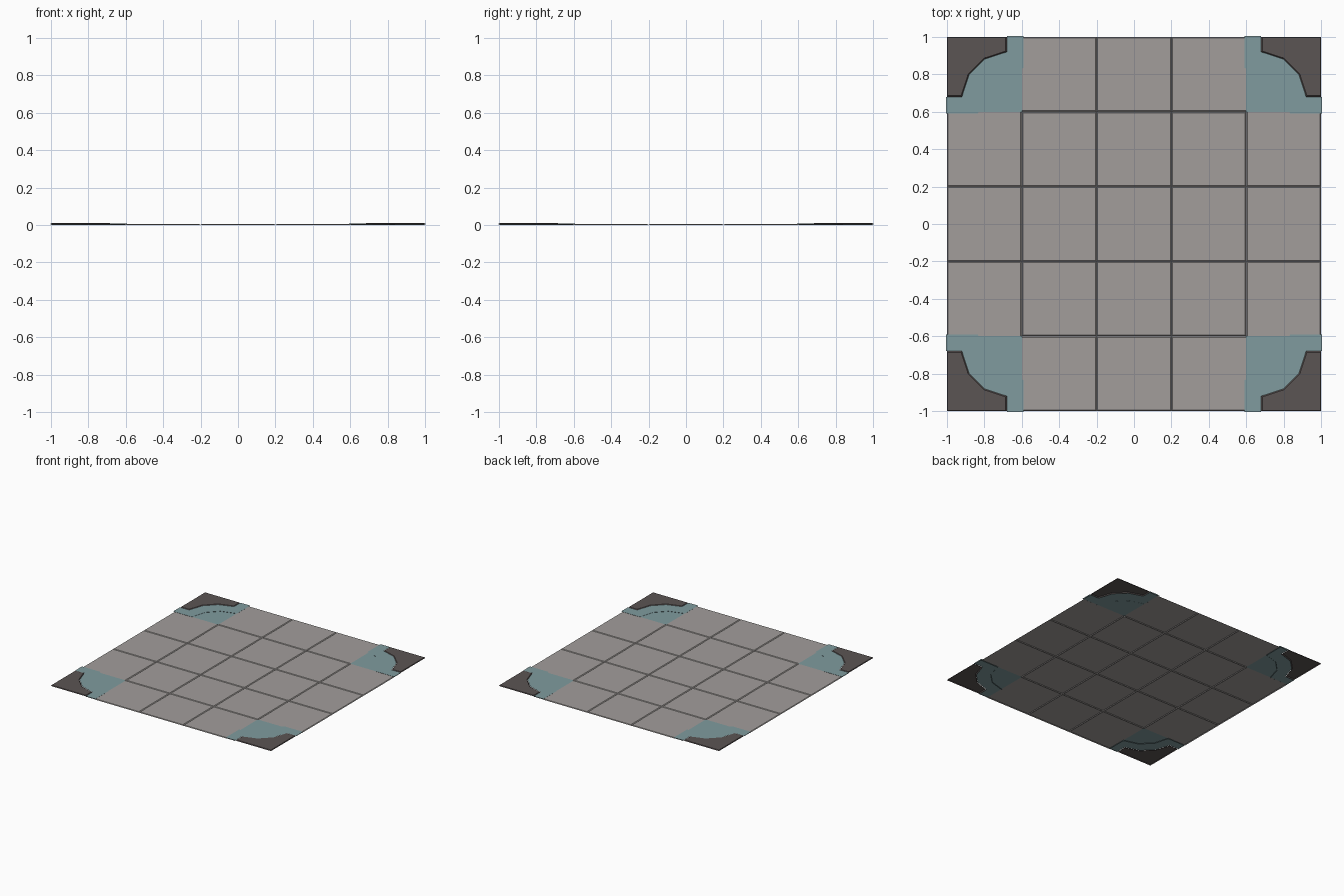
import bpy, bmesh
from mathutils import Vector

if "Cube" in bpy.data.objects:
    bpy.data.objects.remove(bpy.data.objects["Cube"])


def material(name, rgb):
    m = bpy.data.materials.new(name)
    m.diffuse_color = (*rgb, 1)
    m.use_nodes = True
    m.node_tree.nodes["Principled BSDF"].inputs["Base Color"].default_value = m.diffuse_color
    return m


STONE = material("stone grey", (0.36, 0.34, 0.33))
TEAL = material("teal trim", (0.215, 0.33, 0.345))
DARK = material("dark stone", (0.105, 0.089, 0.087))

TILE_Z, BAND_Z, DARK_Z = 0.005, 0.009, 0.012


def finish(bm, name, mat):
    me = bpy.data.meshes.new(name)
    bm.to_mesh(me)
    bm.free()
    me.materials.append(mat)
    ob = bpy.data.objects.new(name, me)
    bpy.context.collection.objects.link(ob)
    return ob


def inset(pts, widths):
    """Move every edge of a counter-clockwise outline inwards by its width."""
    n, out = len(pts), []
    for i in range(n):
        a, b, c = (Vector(pts[k % n]) for k in (i - 1, i, i + 1))
        d1, d2 = (b - a).normalized(), (c - b).normalized()
        n1, n2 = Vector((-d1.y, d1.x)), Vector((-d2.y, d2.x))
        w1, w2 = widths[i - 1], widths[i]
        det = n1.x * n2.y - n1.y * n2.x
        out.append(b + Vector(((w1 * n2.y - w2 * n1.y) / det,
                               (n1.x * w2 - n2.x * w1) / det)))
    return out


def plate(bm, pts, widths, z0, z1):
    """Open-bottomed plate: flat top with chamfers where the width is above 0."""
    top = [bm.verts.new((p.x, p.y, z1)) for p in inset(pts, widths)]
    low = [bm.verts.new((p[0], p[1], z0)) for p in pts]
    bm.faces.new(top)
    n = len(pts)
    for i in range(n):
        if widths[i] > 0:
            j = (i + 1) % n
            bm.faces.new((low[i], low[j], top[j], top[i]))


# Floor tiles: 5 x 5 grid without the corners, flush with the corner inlays
bm = bmesh.new()
is_corner = lambda i, j: i in (0, 4) and j in (0, 4)
for i in range(5):
    for j in range(5):
        if is_corner(i, j):
            continue
        x, y = -1 + 0.4 * i, -1 + 0.4 * j
        sides = ((i, j - 1), (i + 1, j), (i, j + 1), (i - 1, j))
        w = [0 if is_corner(*s) else 0.006 for s in sides]
        plate(bm, [(x, y), (x + .4, y), (x + .4, y + .4), (x, y + .4)], w, 0, TILE_Z)
bmesh.ops.remove_doubles(bm, verts=bm.verts, dist=1e-5)
finish(bm, "floor_tiles", STONE)

# Corner outlines for the +x +y corner
inner = [(0.6, 0.84), (0.72, 0.805), (0.805, 0.72), (0.84, 0.6)]
outer = [(0.68, 1), (0.68, 0.92), (0.797, 0.882), (0.882, 0.797), (0.92, 0.68), (1, 0.68)]


def corner_part(name, pts, widths, z0, z1, mat):
    """Build a part in all four corners."""
    bm = bmesh.new()
    for sx in (1, -1):
        for sy in (1, -1):
            p = [(sx * x, sy * y) for x, y in pts]
            w = list(widths)
            if sx * sy < 0:
                p = p[::-1]
                w = w[-2::-1] + w[-1:]
            plate(bm, p, w, z0, z1)
    return finish(bm, name, mat)


# Flat inlay inside the curve
corner_part("corner_inlay", [(0.6, 0.6)] + inner[::-1], [0] * 5, 0, TILE_Z, TEAL)

# Raised curved trim band
band = inner[::-1] + [(0.6, 1)] + outer + [(1, 0.6)]
corner_part("corner_trim", band, [.008] * 4 + [.004] + [0] * 5 + [.004, .008],
            TILE_Z - 0.003, BAND_Z, TEAL)

# Dark corner slab
corner_part("corner_slab", outer + [(1, 1)], [.006] * 5 + [.003] * 2,
            TILE_Z, DARK_Z, DARK)
